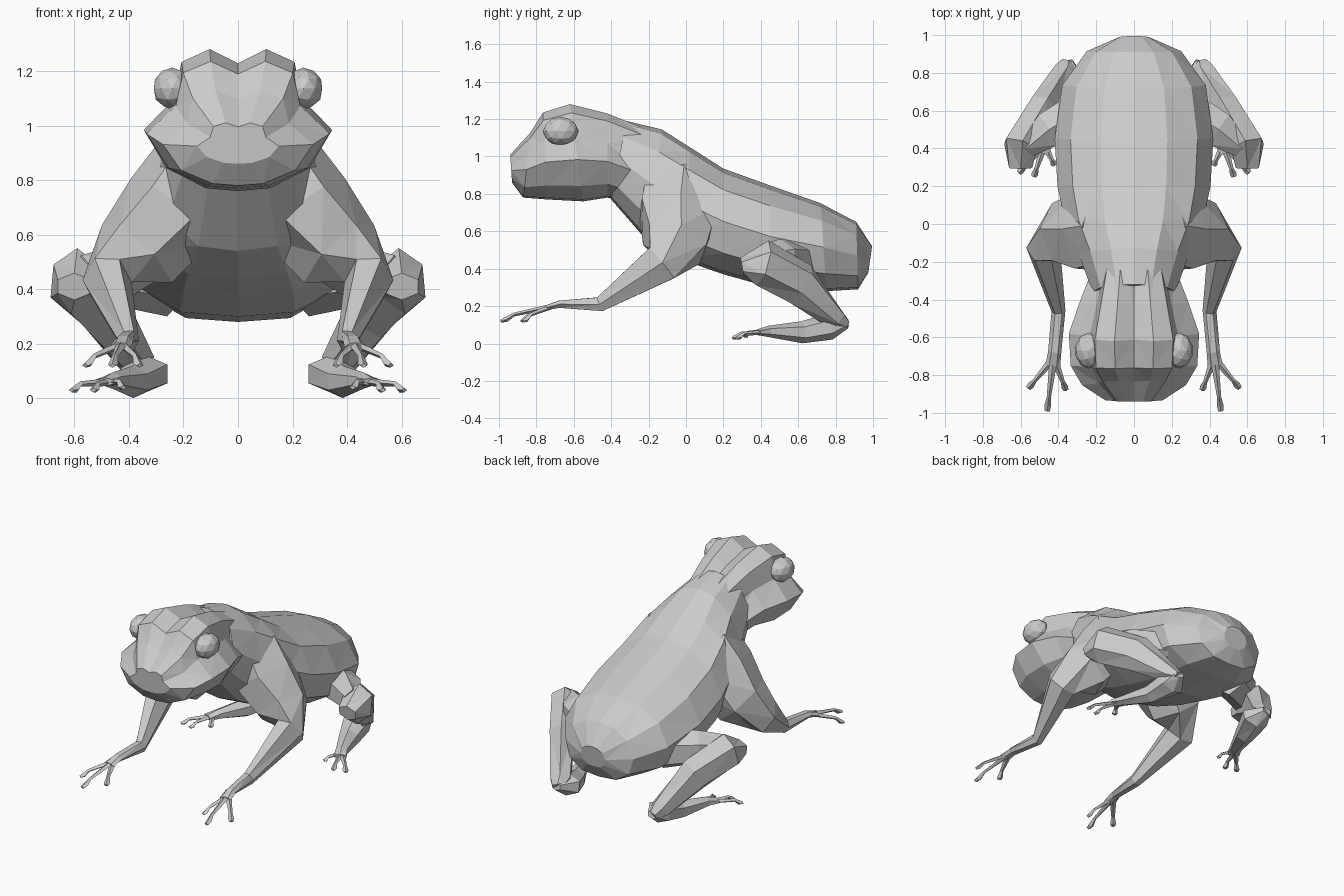
import bpy, bmesh, math
from mathutils import Vector

if "Cube" in bpy.data.objects:
    bpy.data.objects.remove(bpy.data.objects["Cube"])


def loft(name, rings, mirror=False):
    """Skin a list of equal-length closed rings into a capped mesh."""
    bm = bmesh.new()
    loops = [[bm.verts.new(p) for p in r] for r in rings]
    n = len(loops[0])
    for a, b in zip(loops, loops[1:]):
        for i in range(n):
            j = (i + 1) % n
            bm.faces.new((a[i], a[j], b[j], b[i]))
    bm.faces.new(loops[0])
    bm.faces.new(loops[-1])
    bmesh.ops.triangulate(bm, faces=bm.faces[:])
    bmesh.ops.recalc_face_normals(bm, faces=bm.faces[:])
    me = bpy.data.meshes.new(name)
    bm.to_mesh(me)
    bm.free()
    ob = bpy.data.objects.new(name, me)
    bpy.context.collection.objects.link(ob)
    if mirror:
        ob.modifiers.new("Mirror", 'MIRROR')
    return ob


def section_loft(name, half, stations):
    """Symmetric half profile (x, t) stretched between top and bottom points."""
    prof = half + [(-x, t) for x, t in reversed(half[1:-1])]
    rings = []
    for (ty, tz), (by, bz), w in stations:
        rings.append([(x * w, by + (ty - by) * t, bz + (tz - bz) * t)
                      for x, t in prof])
    return loft(name, rings)


def limb(name, stations, ref, sides=6):
    """Tapered tube; each station is (centre, radius along ref, other radius)."""
    pts = [Vector(s[0]) for s in stations]
    ref = Vector(ref)
    rings = []
    for i, (_, ru, rv) in enumerate(stations):
        t = (pts[min(i + 1, len(pts) - 1)] - pts[max(i - 1, 0)]).normalized()
        u = (ref - t * ref.dot(t)).normalized()
        v = t.cross(u)
        rings.append([pts[i] + u * ru * math.cos(a) + v * rv * math.sin(a)
                      for a in (2 * math.pi * k / sides for k in range(sides))])
    return loft(name, rings, mirror=True)


def digit(name, base, tip):
    """Thin toe with a small drooping pad at the end."""
    b, t = Vector(base), Vector(tip)
    limb(name, [(b, .014, .022), (b.lerp(t, .75) + Vector((0, 0, .015)), .010, .011),
                (b.lerp(t, .9), .014, .018), (t, .008, .014)], (0, 0, 1), 4)


# Torso
section_loft("torso",
    [(0, 1), (.42, .96), (.8, .8), (1, .5), (.88, .2), (.5, .03), (0, 0)],
    [((.995, .52), (.975, .38), .09),
     ((.91, .65), (.92, .29), .25),
     ((.72, .75), (.75, .28), .38),
     ((.45, .845), (.45, .30), .42),
     ((.20, .935), (.20, .37), .405),
     ((.02, 1.05), (.0, .44), .365),
     ((-.13, 1.145), (-.20, .54), .29),
     ((-.32, 1.19), (-.40, .77), .22)])

# Head with brow ridges, wide lip line and chin
section_loft("head",
    [(0, .9), (.3, 1), (.6, .91), (.68, .65), (1, .43), (.76, .16), (.34, .02), (0, 0)],
    [((-.94, 1.01), (-.93, .86), .15),
     ((-.83, 1.13), (-.87, .78), .275),
     ((-.765, 1.235), (-.74, .77), .335),
     ((-.62, 1.28), (-.55, .76), .345),
     ((-.42, 1.23), (-.42, .78), .29),
     ((-.12, 1.11), (-.28, .74), .21)])

# Eyes
bpy.ops.mesh.primitive_ico_sphere_add(subdivisions=2, radius=1)
eye = bpy.context.object
eye.name = "eyes"
for v in eye.data.vertices:
    v.co = Vector((v.co.x * .072 + .24, v.co.y * .095 - .67, v.co.z * .077 + 1.135))
eye.modifiers.new("Mirror", 'MIRROR')

# Front legs: broad shoulder web, elbow, forearm, hand
limb("front_leg", [
    ((.13, -.02, .87), .17, .22),
    ((.235, -.04, .70), .19, .235),
    ((.37, -.06, .53), .17, .185),
    ((.48, -.13, .43), .09, .12),
    ((.40, -.46, .21), .037, .045),
    ((.42, -.68, .21), .035, .022),
    ((.43, -.75, .19), .04, .015)], (1, 0, 0))
for tip in ((.36, -.88, .12), (.46, -.99, .12), (.56, -.87, .12)):
    digit("front_toe", (.425, -.71, .20), tip)

# Hind legs: thigh, shank, foot
limb("thigh", [
    ((.25, .62, .43), .13, .12),
    ((.45, .50, .45), .11, .11),
    ((.57, .40, .44), .085, .06)], (0, 0, 1))
limb("shank", [
    ((.60, .30, .41), .05, .07),
    ((.60, .41, .43), .125, .10),
    ((.49, .61, .32), .12, .085),
    ((.37, .80, .13), .06, .07),
    ((.35, .855, .10), .03, .04)], (0, 0, 1))
limb("hind_foot", [
    ((.36, .86, .11), .03, .04),
    ((.34, .77, .09), .07, .095),
    ((.385, .62, .06), .059, .065),
    ((.46, .44, .065), .03, .04),
    ((.49, .38, .06), .015, .045)], (0, 0, 1))
for tip in ((.42, .31, .04), (.53, .25, .03), (.61, .27, .03)):
    digit("hind_toe", (.475, .42, .06), tip)
